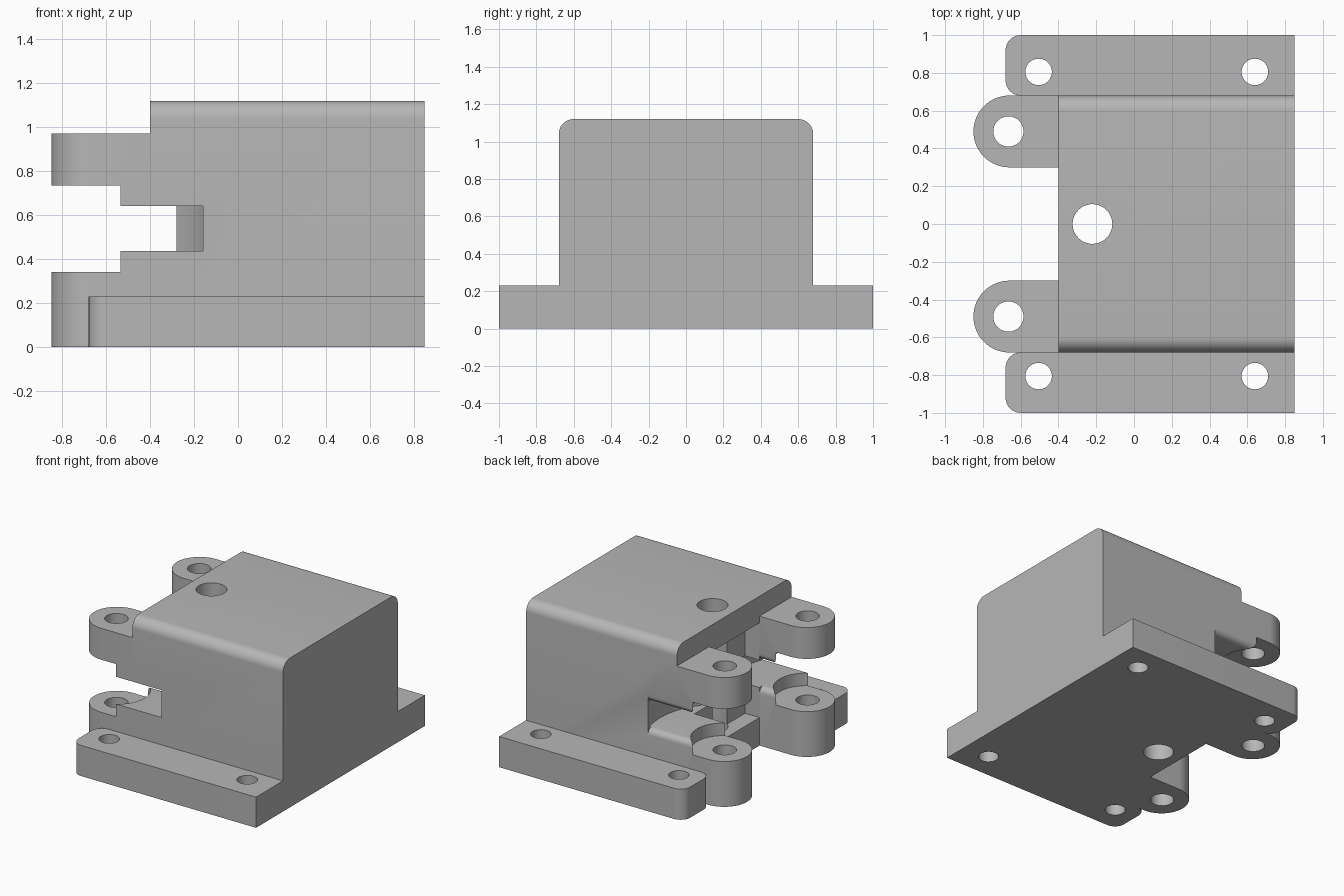
import bpy, bmesh, math
from mathutils import Vector

cube = bpy.data.objects.get("Cube")
if cube:
    bpy.data.objects.remove(cube, do_unlink=True)

grey = bpy.data.materials.new("plain grey")
grey.use_nodes = True
grey.diffuse_color = (0.47, 0.47, 0.47, 1)
grey.node_tree.nodes["Principled BSDF"].inputs["Base Color"].default_value = (0.47, 0.47, 0.47, 1)


def prism(name, points, low, high, axis="z"):
    """Extrude a profile: (x, y) points along z, or (y, z) points along x."""
    bm = bmesh.new()
    place = (lambda a, b: (a, b, low)) if axis == "z" else (lambda a, b: (low, a, b))
    face = bm.faces.new([bm.verts.new(place(a, b)) for a, b in points])
    grown = bmesh.ops.extrude_face_region(bm, geom=[face])["geom"]
    shift = Vector((0, 0, high - low)) if axis == "z" else Vector((high - low, 0, 0))
    bmesh.ops.translate(bm, vec=shift, verts=[v for v in grown if isinstance(v, bmesh.types.BMVert)])
    bmesh.ops.recalc_face_normals(bm, faces=bm.faces)
    mesh = bpy.data.meshes.new(name)
    bm.to_mesh(mesh)
    bm.free()
    obj = bpy.data.objects.new(name, mesh)
    bpy.context.collection.objects.link(obj)
    mesh.materials.append(grey)
    return obj


def arc(cx, cy, r, start, end, steps):
    angles = [math.radians(start + (end - start) * i / steps) for i in range(steps + 1)]
    return [(cx + r * math.cos(a), cy + r * math.sin(a)) for a in angles]


def disc(name, x, y, r, low, high):
    return prism(name, arc(x, y, r, 0, 360, 64)[:-1], low, high)


def box(name, x0, x1, y0, y1, low, high):
    return prism(name, [(x0, y0), (x1, y0), (x1, y1), (x0, y1)], low, high)


def cut(obj, cutters):
    bpy.context.view_layer.objects.active = obj
    for cutter in cutters:
        mod = obj.modifiers.new("cut", "BOOLEAN")
        mod.operation = "DIFFERENCE"
        mod.solver = "EXACT"
        mod.object = cutter
        bpy.ops.object.modifier_apply(modifier=mod.name)


LUG_X, LUG_Y, LUG_R = -0.66, 0.49, 0.19
SLOT_LOW, SLOT_HIGH = 0.435, 0.64
FILLET = 0.045
END, FRONT, SIDE, TOP = 0.85, -0.4, 0.68, 1.12
parts, cutters = [], []


def flare(name, y, x_end):
    """Cutter that rounds the slot mouth facing +y."""
    upper = arc(y - FILLET, SLOT_HIGH + FILLET, FILLET, -90, 0, 6)
    lower = arc(y - FILLET, SLOT_LOW - FILLET, FILLET, 0, 90, 6)
    outer = [(y + 0.01, upper[-1][1]), (y + 0.01, lower[0][1])]
    return prism(name, upper + outer + lower, -1, x_end, "x")


# Main block with rounded upper edges
profile = [(-SIDE, 0), (SIDE, 0)]
profile += arc(SIDE - 0.08, TOP - 0.08, 0.08, 0, 90, 10)
profile += arc(0.08 - SIDE, TOP - 0.08, 0.08, 90, 180, 10)
body = prism("main_block", profile, FRONT, END, "x")
parts.append(body)

# Swing slots, central pocket and vertical bore
slots = [disc("slot_cutter", LUG_X, s * LUG_Y, 0.535, SLOT_LOW, SLOT_HIGH) for s in (1, -1)]
flares = [flare("outer_flare_cutter", SIDE, -0.16), flare("inner_flare_cutter", LUG_R - LUG_Y, -0.28)]
pocket = box("pocket_cutter", -1, -0.28, -0.3, 0.3, 0.21, 0.92)
bore = disc("bore_cutter", -0.22, 0, 0.105, -0.1, 1.3)
cutters += slots + flares + [pocket, bore]
cut(body, slots + [flares[0], pocket, bore])

for side, s, rounding in (("left", 1, flares[0]), ("right", -1, flares[1])):
    # Hinge lug, split by a round clearance and the swing slot
    y = s * LUG_Y
    outline = [(FRONT, y - LUG_R), (FRONT, y + LUG_R)] + arc(LUG_X, y, LUG_R, 90, 270, 32)
    lug = prism("hinge_lug_" + side, outline, 0, 0.97)
    clearance = disc("clearance_cutter", LUG_X, y, 0.2275, 0.34, 0.735)
    pin_hole = disc("pin_hole_cutter", LUG_X - 0.005, y, 0.08, -0.1, 1.2)
    slot = box("lug_slot_cutter", -1, 0, y - 0.3, y + 0.3, SLOT_LOW, SLOT_HIGH)
    cut(lug, [clearance, slot, rounding, pin_hole])

    # Mounting flange with rounded corners and two screw holes
    outline = [(END, SIDE), (END, 1)]
    outline += arc(-0.6, 0.92, 0.08, 90, 180, 8) + arc(-0.6, SIDE + 0.08, 0.08, 180, 270, 8)
    flange = prism("mounting_flange_" + side, [(a, s * b) for a, b in outline], 0, 0.23)
    holes = [disc("screw_hole_cutter", x, s * 0.805, 0.07, -0.1, 0.4) for x in (-0.505, 0.64)]
    cut(flange, holes)
    parts += [lug, flange]
    cutters += [clearance, pin_hole, slot] + holes

for cutter in cutters:
    bpy.data.objects.remove(cutter, do_unlink=True)

# Smooth the curves and keep the edges crisp
bpy.ops.object.select_all(action="DESELECT")
for part in parts:
    part.select_set(True)
bpy.context.view_layer.objects.active = body
bpy.ops.object.shade_smooth_by_angle(angle=math.radians(30))
